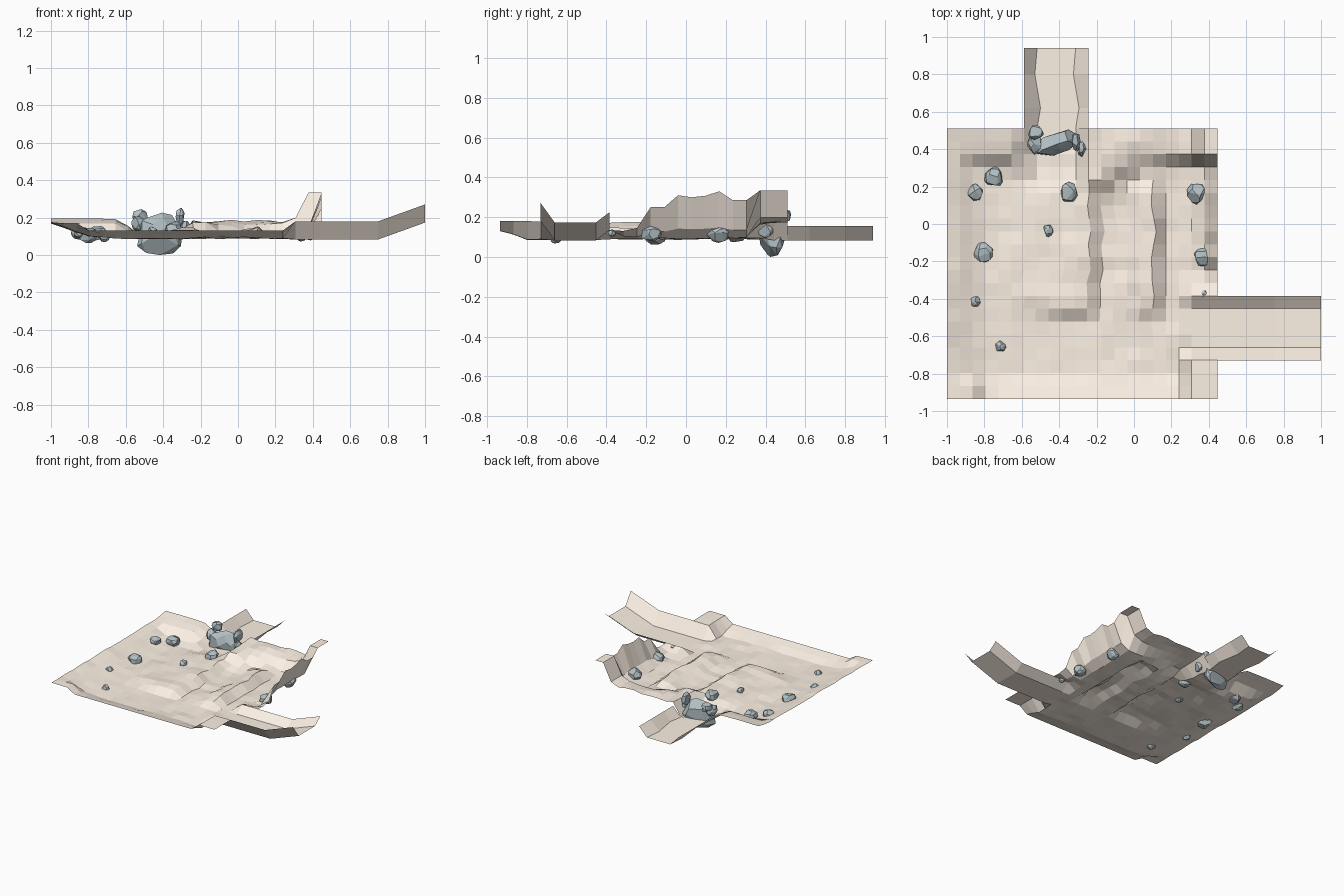
import bpy, bmesh, random
from mathutils import Vector, noise

if "Cube" in bpy.data.objects:
    bpy.data.objects.remove(bpy.data.objects["Cube"])

random.seed(4)


def material(name, rgb):
    m = bpy.data.materials.new(name)
    m.diffuse_color = (*rgb, 1)
    m.use_nodes = True
    m.node_tree.nodes["Principled BSDF"].inputs["Base Color"].default_value = m.diffuse_color
    return m


SAND = material("sand", (0.98, 0.88, 0.78))
STONE = material("stone", (0.45, 0.53, 0.56))


def add_object(name, bm, mat):
    me = bpy.data.meshes.new(name)
    bm.to_mesh(me)
    bm.free()
    me.materials.append(mat)
    ob = bpy.data.objects.new(name, me)
    bpy.context.collection.objects.link(ob)
    return ob


def lerp_table(points, t):
    """Piecewise-linear profile."""
    if t <= points[0][0]:
        return points[0][1]
    for (a, u), (b, v) in zip(points, points[1:]):
        if t <= b:
            return u + (v - u) * (t - a) / (b - a)
    return points[-1][1]


def sheet(name, rows):
    """Quad surface through rows of points."""
    bm = bmesh.new()
    vs = [[bm.verts.new(p) for p in r] for r in rows]
    for r, s in zip(vs, vs[1:]):
        for i in range(len(r) - 1):
            bm.faces.new((r[i], r[i + 1], s[i + 1], s[i]))
    return add_object(name, bm, SAND)


# Height profiles of the ground
FLOOR = 0.083
LEFT_BANK = [(-1, 0.172), (-0.931, 0.15), (-0.862, 0.12), (-0.794, 0.10), (-0.65, 0.092)]
LEFT_CORNER = [(-0.862, 0.17), (-0.794, 0.125), (-0.72, 0.11)]
FRONT_BANK = [(-0.935, 0.13), (-0.866, 0.112), (-0.797, 0.085)]
BACK_LEFT = [(0.235, 0.09), (0.304, 0.11), (0.373, 0.17), (0.51, 0.192)]
BACK_RIGHT = [(0.20, 0.09), (0.304, 0.105), (0.373, 0.165), (0.51, 0.18)]
BACK_CURVE = [(-0.18, 0.15), (-0.10, 0.09), (0.03, 0.03), (0.15, 0)]
MIDDLE = [(-0.70, 0.095), (-0.45, 0.12), (-0.25, 0.145), (-0.174, 0.092),
          (-0.037, 0.098), (0.03, 0.13), (0.10, 0.145), (0.17, 0.09)]
RIDGE = [(-0.25, 0.14), (-0.178, 0.25), (-0.109, 0.25), (-0.04, 0.31), (0.06, 0.295),
         (0.166, 0.33), (0.235, 0.285), (0.304, 0.285), (0.373, 0.335)]
RIDGE_RISE = [(0.307, 0.03), (0.376, 0.25), (0.446, 1)]
RIDGE_RISE_BACK = [(0.238, 0.2), (0.307, 0.45), (0.376, 1)]
OUTLET = [(-0.73, 0.18), (-0.66, FLOOR), (-0.453, FLOOR), (-0.384, 0.135)]
INLET = [(-0.587, 0.155), (-0.518, FLOOR), (-0.312, FLOOR), (-0.243, 0.155)]


def height(x, y):
    jitter = 0.016 * noise.noise(Vector((x * 9, y * 9, 1.7)))
    z = FLOOR
    # plateau and low middle hill, fading out to front and back
    fade = lerp_table([(-0.53, 0), (-0.43, 1), (0.17, 1), (0.26, 0.35)], y)
    z += (lerp_table(MIDDLE, x) - FLOOR) * fade
    z = max(z + jitter, FLOOR)
    if x < -0.65:
        z = max(z, lerp_table(LEFT_CORNER if y < -0.83 else LEFT_BANK, x) + jitter * 0.5)
    z = max(z, lerp_table(FRONT_BANK, y))
    if x < -0.6:
        z = max(z, lerp_table(BACK_LEFT, y) + jitter * 0.4)
    elif x > -0.25:
        z = max(z, lerp_table(BACK_RIGHT, y + lerp_table(BACK_CURVE, x)) + jitter)
    elif y > 0.4:
        z = lerp_table(INLET, x)
    elif y > 0.28:
        z = 0.5 * (z + lerp_table(INLET, x))
    # right ridge: a steep outer wall, broadening at the back corner
    if y > -0.26:
        if x > 0.23:
            t = lerp_table(RIDGE_RISE_BACK if y > 0.34 else RIDGE_RISE, x)
            z = max(z, FLOOR + (lerp_table(RIDGE, y) - FLOOR) * t)
    # cut for the outlet and the bank beside it
    elif x > 0.23 and y < -0.37:
        t = lerp_table([(0.238, 0), (0.307, 1)], x)
        z += (lerp_table(OUTLET, y) - z) * t
    elif x > 0.4:
        z = 0.135 + jitter
    elif x > 0.3:
        z = 0.105 + jitter
    return z


def ground_point(i, j):
    """Grid point, pushed sideways a little inside the field."""
    x, y = -1 + i * STEP, -0.935 + j * STEP
    wob = 0.035 * noise.noise(Vector((3.3, y * 8, x * 2))) if 5 < i < 17 and 5 < j < 17 else 0
    return (x + wob, y, height(x, y))


# Main ground: 21 x 21 cells
N = 21
STEP = 1.446 / N
sheet("ground", [[ground_point(i, j) for i in range(N + 1)] for j in range(N + 1)])

# Right channel, bending upward at its end
sheet("right_channel", [[(x, y, z + lift) for x, lift in ((0.446, 0), (0.75, 0), (1.0, 0.09))]
                        for y, z in OUTLET])

# Back channel with a slightly wavering floor
sheet("back_channel", [[(x + (wob if 0 < k < 3 else 0), y, z) for k, (x, z) in enumerate(INLET)]
                       for y, wob in ((0.511, 0), (0.62, 0.018), (0.80, -0.012), (0.94, 0.0))])


def rock(name, centre, size):
    """Chipped boulder: hull of a jittered ellipsoid."""
    bm = bmesh.new()
    bmesh.ops.create_icosphere(bm, subdivisions=2, radius=1)
    pts = []
    for v in random.sample(bm.verts[:], 26):
        d = Vector([random.uniform(-1, 1) for _ in range(3)])
        pts.append((v.co + d * 0.15).normalized() * random.uniform(1.0, 1.12))
    bm.clear()
    for p in pts:
        bm.verts.new([c + s * q for c, s, q in zip(centre, size, p)])
    bmesh.ops.convex_hull(bm, input=bm.verts[:])
    loose = [v for v in bm.verts if not v.link_faces]
    bmesh.ops.delete(bm, geom=loose, context='VERTS')
    bmesh.ops.recalc_face_normals(bm, faces=bm.faces[:])
    bmesh.ops.dissolve_limit(bm, angle_limit=0.25, verts=bm.verts[:], edges=bm.edges[:])
    return add_object(name, bm, STONE)


# Boulder pile blocking the back channel, the big one standing on z = 0
big = rock("large_boulder", (-0.42, 0.43, 0.125), (0.125, 0.06, 0.11))
low = min(v.co.z for v in big.data.vertices)
for v in big.data.vertices:
    v.co.z -= low
    v.co.y += (v.co.x + 0.42) * 0.25
for c, s in (((-0.525, 0.49, 0.21), (0.04, 0.038, 0.04)),
             ((-0.53, 0.425, 0.165), (0.038, 0.052, 0.042)),
             ((-0.31, 0.44, 0.205), (0.024, 0.048, 0.05)),
             ((-0.28, 0.40, 0.14), (0.026, 0.038, 0.042))):
    rock("pile_boulder", c, s)

# Scattered stones: x, y, z, radius
for x, y, z, r in ((-0.75, 0.25, 0.115, 0.05), (-0.85, 0.17, 0.12, 0.043),
                   (-0.35, 0.17, 0.14, 0.05), (-0.46, -0.035, 0.125, 0.03),
                   (-0.805, -0.155, 0.105, 0.053), (-0.85, -0.415, 0.115, 0.028),
                   (-0.715, -0.655, 0.095, 0.03), (0.335, 0.165, 0.12, 0.053),
                   (0.37, -0.175, 0.115, 0.048), (0.375, -0.375, 0.12, 0.02)):
    rock("scattered_stone", (x, y, z), (r * 0.95, r * 1.05, r * 0.85))
